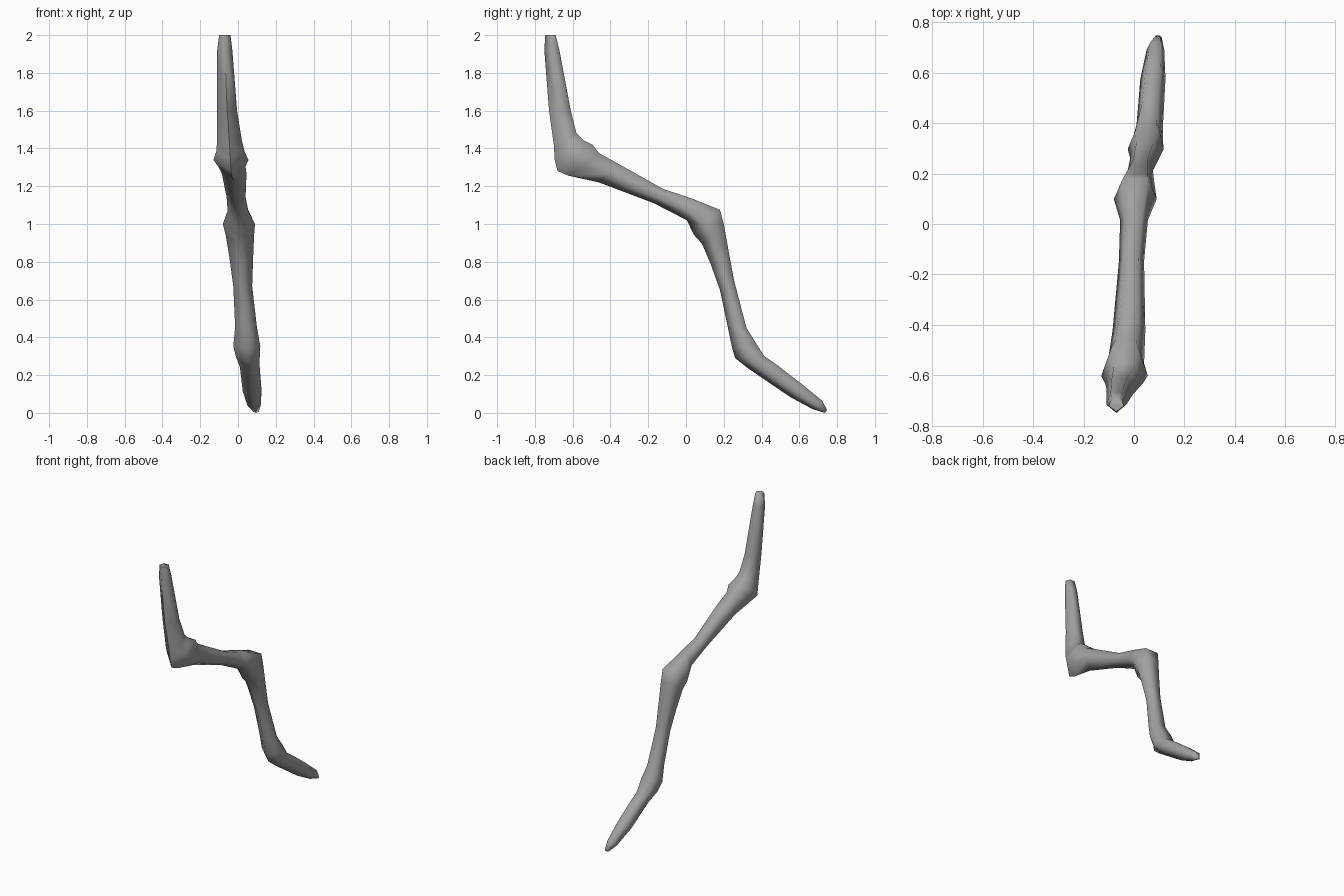
import bpy
import bmesh
import math
from mathutils import Vector

default_cube = bpy.data.objects.get("Cube")
if default_cube:
    bpy.data.objects.remove(default_cube, do_unlink=True)

# Each section: keel point (y, z), back edge (y, z), right and left limits in x
upper_segment = [
    (-.745, 2, -.69, 2, -.1, -.04),
    (-.75, 1.92, -.67, 1.92, -.11, -.03),
    (-.725, 1.6, -.61, 1.6, -.11, -.005),
    (-.7, 1.42, -.58, 1.48, -.11, .02),
]
upper_joint = [
    (-.695, 1.34, -.545, 1.445, -.115, .035),
    (-.68, 1.28, -.495, 1.42, -.13, .055),
    (-.62, 1.255, -.46, 1.375, -.105, .04),
]
middle_segment = [
    (-.46, 1.22, -.37, 1.325, -.085, .045),
    (-.17, 1.11, -.12, 1.185, -.06, .04),
    (.005, 1.02, .03, 1.135, -.055, .055),
]
middle_joint = [
    (.04, .945, .18, 1.075, -.08, .09),
    (.085, .895, .2, 1, -.065, .085),
]
lower_segment = [
    (.13, .79, .225, .86, -.045, .08),
    (.18, .65, .255, .7, -.025, .075),
    (.22, .46, .32, .45, -.015, .1),
]
lower_joint = [
    (.245, .34, .37, .37, -.025, .118),
    (.26, .29, .415, .3, -.01, .115),
]
tip_segment = [
    (.33, .235, .48, .255, .01, .115),
    (.55, .085, .61, .155, .025, .125),
    (.67, .02, .72, .065, .05, .12),
    (.735, 0, .747, .015, .08, .11),
]
sections = (upper_segment + upper_joint + middle_segment + middle_joint
            + lower_segment + lower_joint + tip_segment)

# Five-sided cross-section: (sideways fraction, fraction from keel to back)
CROSS_SECTION = [(0, 0), (1, .42), (.58, 1), (-.58, 1), (-1, .42)]


def section_ring(bm, section):
    """Place one five-sided ring between the keel point and the back edge."""
    keel_y, keel_z, back_y, back_z, right, left = section
    centre, half_width = (right + left) / 2, (left - right) / 2
    keel = Vector((centre, keel_y, keel_z))
    back = Vector((centre, back_y, back_z))
    sideways = Vector((half_width, 0, 0))
    return [bm.verts.new(keel.lerp(back, depth) + sideways * side)
            for side, depth in CROSS_SECTION]


def loft(name, section_list, material):
    """Skin neighbouring rings and close both ends."""
    bm = bmesh.new()
    rings = [section_ring(bm, section) for section in section_list]
    for ring, following in zip(rings, rings[1:]):
        for i in range(len(ring)):
            j = (i + 1) % len(ring)
            bm.faces.new((ring[i], ring[j], following[j], following[i]))
    bm.faces.new(rings[0])
    bm.faces.new(rings[-1])
    bmesh.ops.recalc_face_normals(bm, faces=bm.faces[:])
    mesh = bpy.data.meshes.new(name)
    bm.to_mesh(mesh)
    bm.free()
    mesh.materials.append(material)
    obj = bpy.data.objects.new(name, mesh)
    bpy.context.collection.objects.link(obj)
    return obj


# Plain grey surface
grey = bpy.data.materials.new("plain_grey")
grey.use_nodes = True
colour = (.36, .36, .36, 1)
grey.diffuse_color = colour
grey.node_tree.nodes["Principled BSDF"].inputs["Base Color"].default_value = colour

# Whole jointed limb, smooth along its length with crisp end caps
limb = loft("jointed_limb", sections, grey)
bpy.ops.object.select_all(action="DESELECT")
limb.select_set(True)
bpy.context.view_layer.objects.active = limb
bpy.ops.object.shade_smooth_by_angle(angle=math.radians(80))
